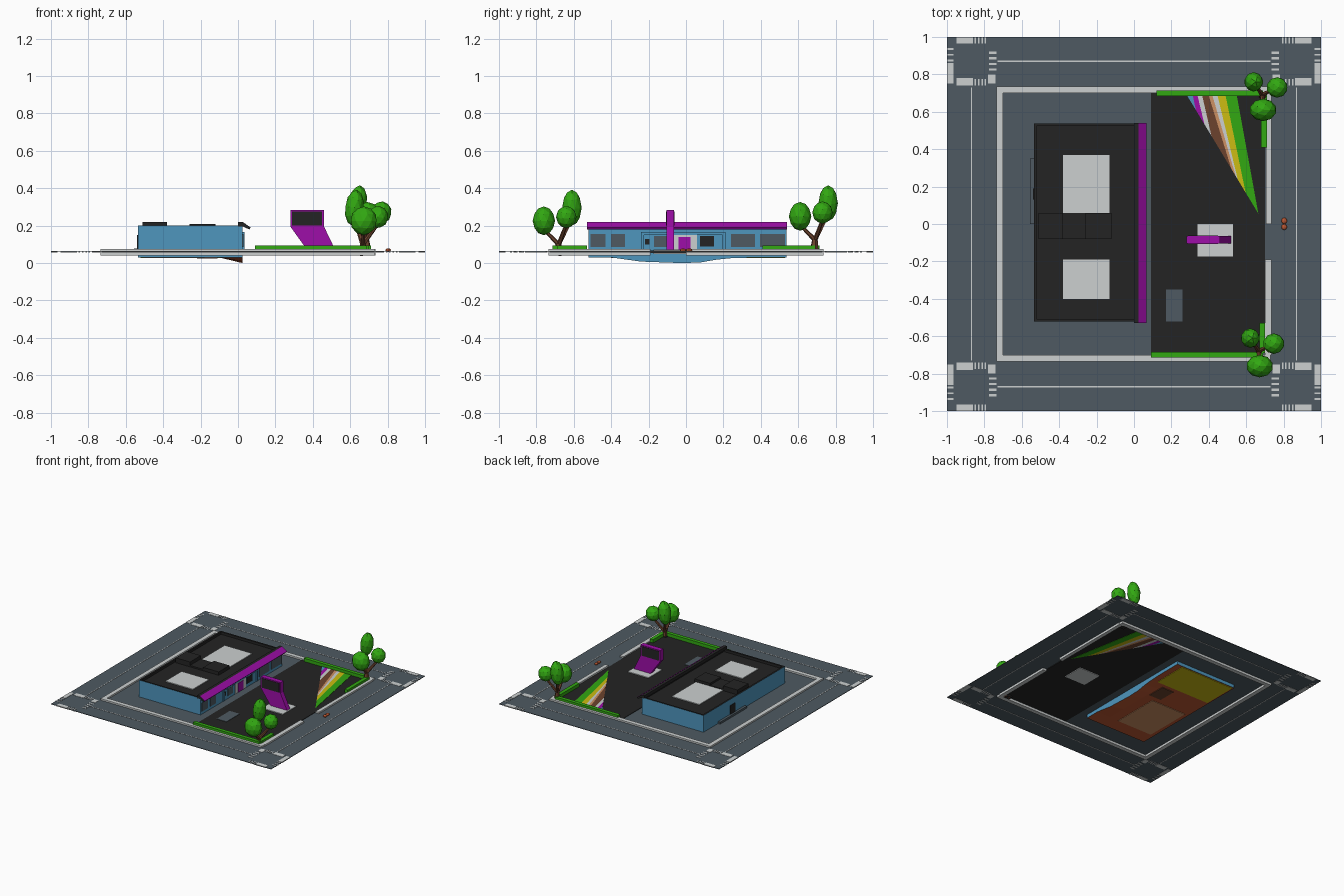
import bpy, bmesh, math
from mathutils import Vector, Matrix

if "Cube" in bpy.data.objects:
    bpy.data.objects.remove(bpy.data.objects["Cube"])


def material(name, r, g, b):
    lin = lambda c: ((c / 255 + 0.055) / 1.055) ** 2.4 if c > 10 else c / 255 / 12.92
    m = bpy.data.materials.new(name)
    m.diffuse_color = (lin(r), lin(g), lin(b), 1)
    m.use_nodes = True
    m.node_tree.nodes["Principled BSDF"].inputs["Base Color"].default_value = m.diffuse_color
    return m


SLATE = material("slate", 78, 90, 98)
LIGHT = material("light_grey", 204, 208, 208)
BLACK = material("black", 36, 36, 36)
BLUE = material("blue", 78, 150, 190)
PURPLE = material("purple", 158, 14, 168)
GREEN = material("green", 50, 168, 18)
BROWN = material("brown", 108, 66, 45)
YELLOW = material("yellow", 204, 188, 18)
ORANGE = material("orange", 190, 88, 50)
TAN = material("tan", 205, 145, 100)


def finish(name, bm, *mats):
    bmesh.ops.recalc_face_normals(bm, faces=bm.faces)
    me = bpy.data.meshes.new(name)
    bm.to_mesh(me)
    bm.free()
    for m in mats:
        me.materials.append(m)
    ob = bpy.data.objects.new(name, me)
    bpy.context.collection.objects.link(ob)
    return ob


def add_box(bm, x0, x1, y0, y1, z0, z1):
    mat = Matrix.Translation(((x0 + x1) / 2, (y0 + y1) / 2, (z0 + z1) / 2))
    mat = mat @ Matrix.Diagonal((abs(x1 - x0), abs(y1 - y0), abs(z1 - z0), 1))
    bmesh.ops.create_cube(bm, size=1, matrix=mat)


def boxes(name, mat, *dims):
    bm = bmesh.new()
    for d in dims:
        add_box(bm, *d)
    return finish(name, bm, mat)


def prism(name, pts, axis, a, b, *mats):
    """Extrude a 2D outline along y (points are x,z) or z (points are x,y)."""
    bm = bmesh.new()
    put = (lambda p, t: (p[0], t, p[1])) if axis == "y" else (lambda p, t: (p[0], p[1], t))
    face = bm.faces.new([bm.verts.new(put(p, a)) for p in pts])
    ext = bmesh.ops.extrude_face_region(bm, geom=[face])
    shift = Vector((0, b - a, 0) if axis == "y" else (0, 0, b - a))
    bmesh.ops.translate(bm, verts=[v for v in ext["geom"] if isinstance(v, bmesh.types.BMVert)], vec=shift)
    return finish(name, bm, *mats)


# Ground: road sheet, lane lines, crosswalks at the four corners
boxes("road", SLATE, (-1, 1, -1, 1, .058, .062))
Z = (.056, .064)
boxes("lane_lines", LIGHT, *[(-.73, .73, s * .87 - .003, s * .87 + .003, *Z) for s in (-1, 1)],
      *[(s * .868 - .003, s * .868 + .003, -.73, .73, *Z) for s in (-1, 1)])
marks = []
for sx in (-1, 1):
    for sy in (-1, 1):
        patches = [(.86, .95, .965, 1), (.965, 1, .75, .86), (.86, .95, .74, .78), (.74, .78, .75, .80)]
        for i in range(4):
            t = .79 + i * .018
            patches += [(t, t + .008, .965, 1), (t, t + .008, .74, .775)]
            t = .82 + i * .03
            patches += [(.735, .775, t, t + .012), (.965, 1, t + .05, t + .06)] if i < 3 else \
                       [(.735, .775, t, t + .012)]
        marks += [(sx * a, sx * b, sy * c, sy * d, *Z) for a, b, c, d in patches]
boxes("crosswalks", LIGHT, *marks)

# Curb ring, open at the driveway
C = (.04, .075)
boxes("curb", LIGHT, (-.735, -.70, -.735, .735, *C), (-.70, .73, .70, .735, *C),
      (-.70, .73, -.735, -.70, *C), (.705, .735, 0, .70, *C), (.70, .735, -.70, -.19, *C))

# Parking lot with a grey patch, hedges
boxes("parking_lot", BLACK, (.09, .70, -.69, .70, .053, .066))
boxes("lot_patch", SLATE, (.17, .26, -.52, -.35, .060, .069))
H = (.06, .093)
boxes("hedges", GREEN, (.12, .69, .685, .715, *H), (.09, .69, -.715, -.685, *H),
      (.68, .71, .41, .69, *H), (.67, .70, -.69, -.53, *H))

# Painted fan of stripes: top-edge positions and fractions along the slanted lower edge
tops = [.285, .315, .34, .365, .40, .42, .447, .49, .55]
ends = [0, .12, .24, .34, .62, .68, .71, .82, 1]
names = ["blue", "purple", "light", "brown", "tan", "pale", "yellow", "green"]
mats = [BLUE, PURPLE, LIGHT, BROWN, TAN, LIGHT, YELLOW, GREEN]
low = lambda s: (.285 + .38 * s, .685 - .63 * s)
for i, m in enumerate(mats):
    pts = [(tops[i], .685), (tops[i + 1], .685), low(ends[i + 1])]
    if i:
        pts.append(low(ends[i]))
    prism("stripe_" + names[i], pts, "z", .051, .069, m)

# Building: walls with a sunken black roof
X0, X1, Y0, Y1 = -.535, .025, -.522, .537
bm = bmesh.new()
add_box(bm, X0, X1, Y0, Y1, .031, .20)
bm.normal_update()
top = max(bm.faces, key=lambda f: f.calc_center_median().z)
rim = bmesh.ops.inset_region(bm, faces=[top], thickness=.02)["faces"]
drop = bmesh.ops.extrude_face_region(bm, geom=[top])
bmesh.ops.delete(bm, geom=[top], context="FACES_ONLY")
bmesh.ops.translate(bm, vec=(0, 0, -.02), verts=[v for v in drop["geom"] if isinstance(v, bmesh.types.BMVert)])
for f in bm.faces:
    f.material_index = int(min(v.co.z for v in f.verts) > .1)
finish("building", bm, BLUE, BLACK)

# Underside: floor that dips at the front, with a blue skirt below the facade
bm = bmesh.new()
rows = []
for y, z in [(Y0, .03), (-.40, .03), (-.24, .008), (-.02, 0), (.08, .004), (.16, .018), (.24, .026), (.37, .03), (Y1, .03)]:
    rows.append([bm.verts.new(p) for p in ((X0, y, .03), (-.10, y, .03), (X1, y, z), (X1, y, .06))])
for a, b in zip(rows, rows[1:]):
    for k in range(3):
        bm.faces.new((a[k], a[k + 1], b[k + 1], b[k])).material_index = int(k == 2)
finish("floor_underside", bm, ORANGE, BLUE)
boxes("yellow_floor", YELLOW, (-.52, -.03, .24, .53, .026, .031))
boxes("tan_floor", TAN, (-.50, -.18, -.40, .0, .026, .031))
boxes("brown_floor", BROWN, (-.22, -.11, .05, .20, .025, .031))

# Roof: skylights and equipment boxes
boxes("skylights", LIGHT, (-.38, -.13, .06, .37, .178, .186), (-.38, -.13, -.40, -.19, .178, .186))
boxes("roof_units", BLACK, (-.51, -.38, -.08, .06, .17, .22), (-.38, -.26, -.08, .06, .17, .192),
      (-.26, -.12, -.08, .06, .17, .208))

# Sloped awning: purple outer face, black elsewhere
awning = prism("awning", [(0, .195), (0, .22), (.025, .22), (.068, .19), (.06, .18), (.024, .197)],
               "y", -.53, .54, BLACK, PURPLE)
for p in awning.data.polygons:
    p.material_index = int(p.normal.x > .3)

# Facade: windows, entrance surround and doors as thin plates
F = lambda y0, y1, z0, z1, t=.004: (X1 - .002, X1 + t, y0, y1, z0, z1)
boxes("entrance_frame", BLUE, F(-.24, .21, .15, .165, .009), F(-.24, -.225, .066, .15, .009),
      F(.195, .21, .066, .15, .009))
boxes("windows", SLATE, F(-.51, -.43, .085, .155), F(-.40, -.325, .085, .155), F(-.17, -.105, .085, .145),
      F(.24, .37, .085, .155), F(.395, .53, .085, .155))
boxes("dark_openings", BLACK, F(-.22, -.195, .10, .13), F(.075, .15, .09, .145))
boxes("entrance_panel", LIGHT, F(-.075, .06, .066, .15))
boxes("entrance_door", PURPLE, F(-.04, .025, .066, .14, .007))

# Rear door and step
boxes("rear_door", BLACK, (X0 - .004, X0 + .002, .13, .19, .075, .15))
boxes("rear_step", SLATE, (-.555, X0, 0, .35, .058, .078))

# Roadside sign on a slab, dark panel on each side
boxes("sign_slab", LIGHT, (.34, .53, -.175, 0, .048, .072))
prism("sign", [(.37, .07), (.52, .07), (.46, .195), (.46, .285), (.28, .285), (.28, .195)],
      "y", -.105, -.065, PURPLE)
boxes("sign_panels", BLACK, (.29, .45, -.108, -.104, .20, .277), (.29, .45, -.066, -.062, .20, .277))


# Trees: branching trunk and three low-poly crowns
def limb(bm, a, b, r0, r1):
    a, b = Vector(a), Vector(b)
    rot = (b - a).to_track_quat("Z", "Y").to_matrix().to_4x4()
    bmesh.ops.create_cone(bm, cap_ends=True, segments=6, radius1=r0, radius2=r1, depth=(b - a).length,
                          matrix=Matrix.Translation((a + b) / 2) @ rot)


crowns = [((.64, .76, .32), (.05, .052, .097), .12), ((.765, .73, .27), (.057, .055, .06), .15),
          ((.69, .61, .25), (.072, .06, .077), 0)]
for n, off in enumerate([Vector((0, 0, 0)), Vector((-.018, -1.37, -.024))]):
    bm = bmesh.new()
    fork = Vector((.685, .69, .135))
    limb(bm, Vector((.69, .685, .065)) + off, fork + off, .024, .014)
    for c, r, t in crowns:
        limb(bm, fork + off - Vector((0, 0, .012)), Vector(c) + off - Vector((0, 0, r[2] * .6)), .013, .008)
    finish(f"tree_trunk_{n + 1}", bm, BROWN)
    bm = bmesh.new()
    for c, r, t in crowns:
        bmesh.ops.create_icosphere(bm, subdivisions=2, radius=1, matrix=Matrix.Translation(Vector(c) + off)
                                   @ Matrix.Rotation(t, 4, "Y") @ Matrix.Diagonal((*r, 1)))
    finish(f"tree_crown_{n + 1}", bm, GREEN)
boxes("tree_pits", BLACK, (.66, .70, .665, .705, .04, .07), (.645, .685, -.70, -.66, .04, .07))

# Small rounded object on the road
bm = bmesh.new()
for y, r in ((.017, .017), (-.016, .016)):
    bmesh.ops.create_icosphere(bm, subdivisions=2, radius=1, matrix=Matrix.Translation((.803, y, .069))
                               @ Matrix.Diagonal((.015, r, .01, 1)))
finish("road_object", bm, ORANGE)
